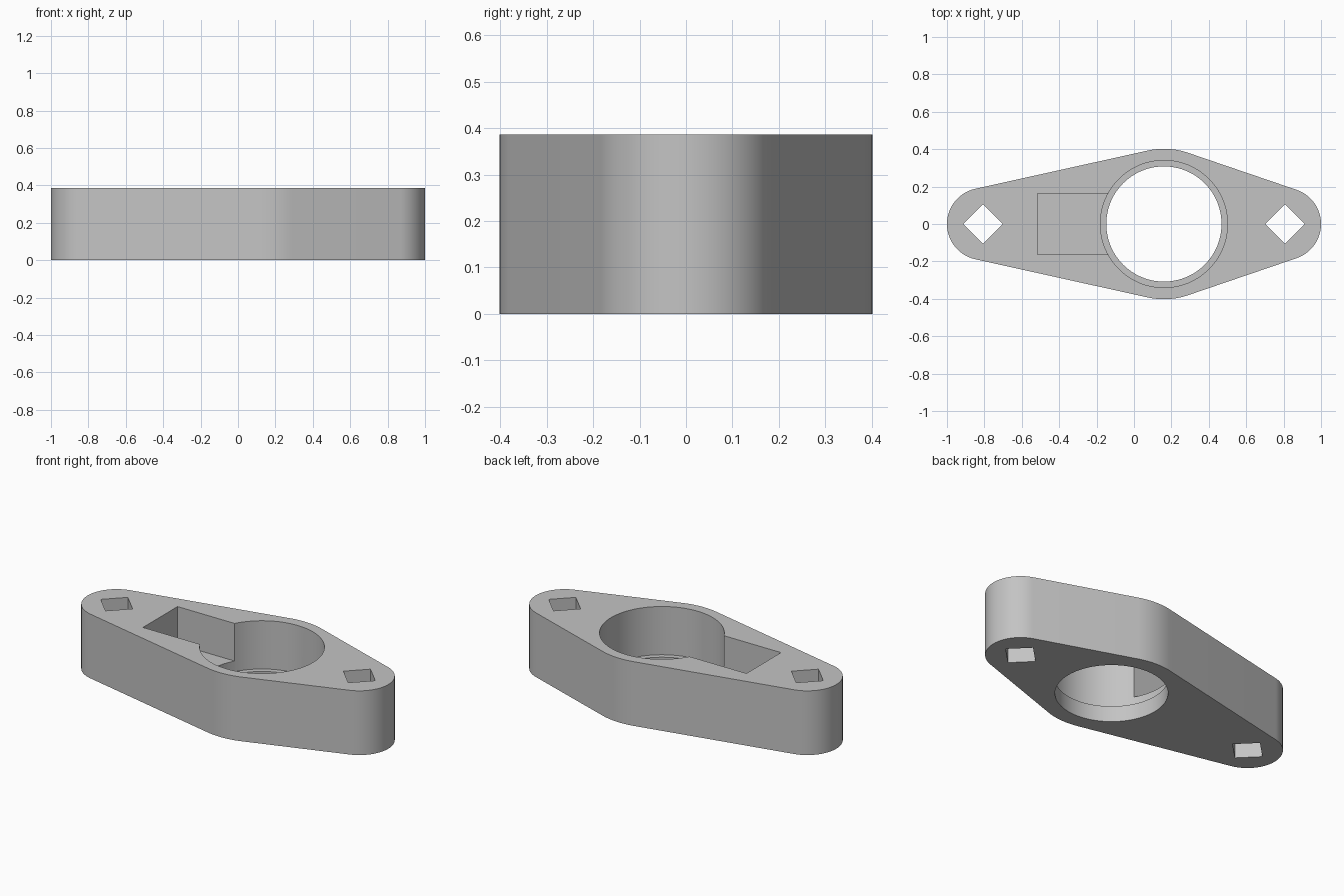
import bpy, bmesh
from math import acos, cos, sin, pi, tau

cube = bpy.data.objects.get("Cube")
if cube:
    bpy.data.objects.remove(cube, do_unlink=True)

HEIGHT = 0.386
LEDGE_Z, POCKET_Z = 0.096, 0.16
END_X, END_R = 0.807, 0.193
BOSS_X, BOSS_R = 0.16, 0.402

grey = bpy.data.materials.new("plain grey")
grey.use_nodes = True
colour = (0.55, 0.55, 0.55, 1)
grey.diffuse_color = colour
grey.node_tree.nodes["Principled BSDF"].inputs["Base Color"].default_value = colour


def arc(cx, r, start, end, steps):
    angles = [start + (end - start) * i / steps for i in range(steps + 1)]
    return [(cx + r * cos(a), r * sin(a)) for a in angles]


def circle(cx, r, sides):
    return arc(cx, r, 0, tau, sides)[:-1]


def prism(name, outline, z0, z1):
    """Extrude a flat outline between two heights."""
    bm = bmesh.new()
    face = bm.faces.new([bm.verts.new((x, y, z0)) for x, y in outline])
    top = bmesh.ops.extrude_face_region(bm, geom=[face])["geom"]
    verts = [v for v in top if isinstance(v, bmesh.types.BMVert)]
    bmesh.ops.translate(bm, vec=(0, 0, z1 - z0), verts=verts)
    bmesh.ops.recalc_face_normals(bm, faces=bm.faces)
    mesh = bpy.data.meshes.new(name)
    bm.to_mesh(mesh)
    bm.free()
    mesh.materials.append(grey)
    obj = bpy.data.objects.new(name, mesh)
    bpy.context.collection.objects.link(obj)
    return obj


# Flange outline: three round lobes joined by tangent lines
left = acos((END_R - BOSS_R) / (BOSS_X + END_X))
right = acos((BOSS_R - END_R) / (END_X - BOSS_X))
outline = (arc(END_X, END_R, -right, right, 32)
           + arc(BOSS_X, BOSS_R, right, left, 16)
           + arc(-END_X, END_R, left, tau - left, 40)
           + arc(BOSS_X, BOSS_R, -left, -right, 16))
flange = prism("flange_body", outline, 0, HEIGHT)

# Openings: stepped bore, side pocket and two diamond bolt holes
over = HEIGHT + 0.1
pocket = [(-0.517, -0.164), (BOSS_X, -0.164), (BOSS_X, 0.164), (-0.517, 0.164)]
cutters = [
    prism("through_hole_cutter", circle(BOSS_X, 0.308, 96), -0.1, over),
    prism("upper_bore_cutter", circle(BOSS_X, 0.34, 96), LEDGE_Z, over),
    prism("pocket_cutter", pocket, POCKET_Z, over),
]
for side, x in (("left", END_X), ("right", -END_X)):
    cutters.append(prism(side + "_bolt_hole_cutter", circle(x, 0.106, 4), -0.1, over))

for cutter in cutters:
    cut = flange.modifiers.new(cutter.name, "BOOLEAN")
    cut.operation = "DIFFERENCE"
    cut.solver = "EXACT"
    cut.object = cutter

# Bake the cuts, then drop the cutters
bpy.context.view_layer.update()
evaluated = flange.evaluated_get(bpy.context.evaluated_depsgraph_get())
solid = bpy.data.meshes.new_from_object(evaluated)
flange.modifiers.clear()
flange.data = solid
for cutter in cutters:
    bpy.data.objects.remove(cutter, do_unlink=True)

# Smooth curved walls, sharp rims
bpy.ops.object.select_all(action="DESELECT")
flange.select_set(True)
bpy.context.view_layer.objects.active = flange
bpy.ops.object.shade_smooth_by_angle(angle=pi / 6)
